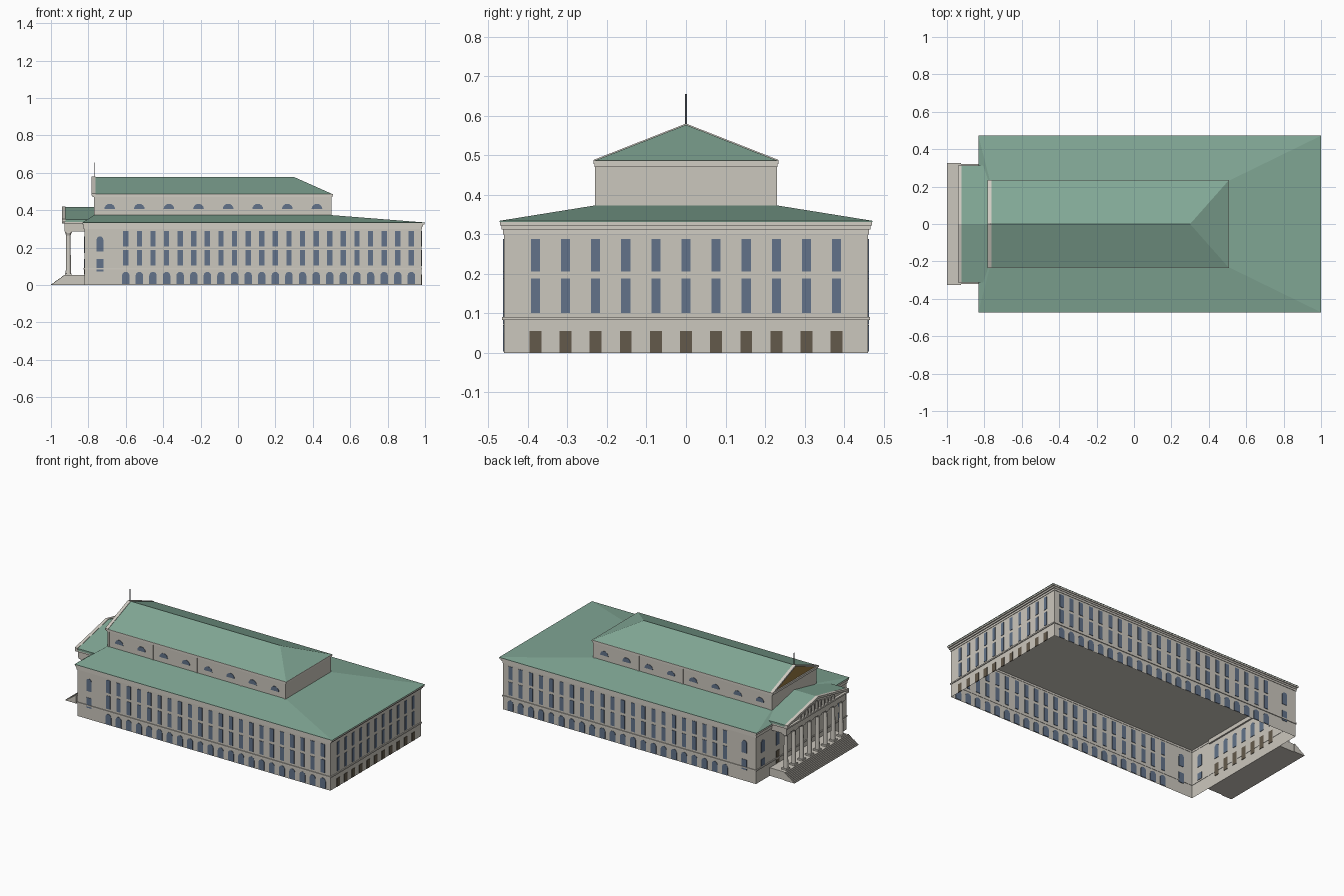
import bpy, bmesh, math
from mathutils import Vector

if "Cube" in bpy.data.objects:
    bpy.data.objects.remove(bpy.data.objects["Cube"])


def mat(name, r, g, b):
    m = bpy.data.materials.new(name)
    m.diffuse_color = (r, g, b, 1)
    m.use_nodes = True
    m.node_tree.nodes["Principled BSDF"].inputs["Base Color"].default_value = m.diffuse_color
    return m


STONE = mat("stone", 0.60, 0.57, 0.51)
TRIM = mat("pale_stone", 0.64, 0.61, 0.55)
GREEN = mat("copper_green", 0.223, 0.392, 0.305)
GLASS = mat("blue_glass", 0.122, 0.171, 0.255)
DOOR = mat("brown_door", 0.127, 0.102, 0.071)
GOLD = mat("ochre", 0.305, 0.188, 0.053)
IRON = mat("dark_iron", 0.08, 0.09, 0.10)


def finish(name, bm, m):
    bmesh.ops.recalc_face_normals(bm, faces=bm.faces)
    me = bpy.data.meshes.new(name)
    bm.to_mesh(me)
    bm.free()
    me.materials.append(m)
    ob = bpy.data.objects.new(name, me)
    bpy.context.collection.objects.link(ob)
    return ob


def extrude(bm, pts, axis, a, b, caps=True):
    """Extrude a 2D outline: (y,z) along x, (x,z) along y, (x,y) along z."""
    def co(p, d):
        return {'x': (d, p[0], p[1]), 'y': (p[0], d, p[1]), 'z': (p[0], p[1], d)}[axis]
    lo = [bm.verts.new(co(p, a)) for p in pts]
    hi = [bm.verts.new(co(p, b)) for p in pts]
    n = len(pts)
    for i in range(n):
        j = (i + 1) % n
        bm.faces.new((lo[i], lo[j], hi[j], hi[i]))
    if caps:
        bm.faces.new(lo)
        bm.faces.new(hi)


def rect(u0, u1, v0, v1):
    return [(u0, v0), (u1, v0), (u1, v1), (u0, v1)]


def arch(c, w, z0, z1, n=8):
    r = w / 2
    top = [(c + r * math.cos(math.pi * i / n), z1 - r + r * math.sin(math.pi * i / n)) for i in range(n + 1)]
    return top if z1 - r <= z0 + 1e-5 else [(c - r, z0), (c + r, z0)] + top


def box(bm, x0, x1, y0, y1, z0, z1):
    extrude(bm, rect(x0, x1, y0, y1), 'z', z0, z1)


def boxes(name, m, *dims):
    bm = bmesh.new()
    for d in dims:
        box(bm, *d)
    return finish(name, bm, m)


def prism(name, m, pts, axis, a, b):
    bm = bmesh.new()
    extrude(bm, pts, axis, a, b)
    return finish(name, bm, m)


def hull(name, m, pts):
    bm = bmesh.new()
    for p in pts:
        bm.verts.new(p)
    bmesh.ops.convex_hull(bm, input=bm.verts)
    bmesh.ops.dissolve_limit(bm, angle_limit=0.01, verts=bm.verts, edges=bm.edges)
    return finish(name, bm, m)


def chevron(w, z0, z1, t):
    return [(-w, z0), (0, z1), (w, z0), (w, z0 - t), (0, z1 - t), (-w, z0 - t)]


# main block: walls open at the bottom, string course and cornice
bm = bmesh.new()
extrude(bm, rect(-0.82, 0.98, -0.46, 0.46), 'z', 0, 0.317, caps=False)
finish("main_walls", bm, STONE)
bm = bmesh.new()
for a, b, z0, z1 in ((0.985, 0.465, 0.083, 0.091), (0.983, 0.463, 0.300, 0.317)):
    for s in (-1, 1):
        box(bm, -0.825, a, s * 0.458, s * b, z0, z1)
    box(bm, 0.978, a, -b, b, z0, z1)
    box(bm, -0.825, -0.818, -b, b, z0, z1)
finish("string_course", bm, TRIM)
boxes("main_cornice", TRIM, (-0.825, 0.99, -0.466, 0.466, 0.312, 0.322),
      (-0.832, 0.998, -0.471, 0.471, 0.322, 0.332))

# low hipped main roof around the raised hall
hull("main_roof", GREEN,
     [(x, y, z) for x in (-0.832, 1.0) for y in (-0.472, 0.472) for z in (0.331, 0.334)] +
     [(x, y, 0.373) for x in (-0.77, 0.505) for y in (-0.23, 0.23)])

# long side windows, on both sides
bm = bmesh.new()
for s in (-1, 1):
    a, b = s * 0.457, s * 0.4625
    for i in range(22):
        x = -0.60 + i * 0.0727
        extrude(bm, rect(x - 0.014, x + 0.014, 0.205, 0.288), 'y', a, b)
        extrude(bm, rect(x - 0.014, x + 0.014, 0.103, 0.188), 'y', a, b)
        extrude(bm, arch(x, 0.04, 0.004, 0.07), 'y', a, b)
    extrude(bm, arch(-0.738, 0.036, 0.18, 0.26), 'y', a, b)
    extrude(bm, rect(-0.756, -0.72, 0.072, 0.138), 'y', a, b)
finish("side_windows", bm, GLASS)

# rear end windows and ground doors
bm, bd = bmesh.new(), bmesh.new()
for i in range(11):
    y = (i - 5) * 0.0762
    for z0, z1 in ((0.101, 0.188), (0.206, 0.288)):
        extrude(bm, rect(y - 0.0115, y + 0.0115, z0, z1), 'x', 0.977, 0.9825)
    extrude(bd, rect(y - 0.015, y + 0.015, 0.001, 0.055), 'x', 0.977, 0.9825)
finish("end_windows", bm, GLASS)
finish("end_doors", bd, DOOR)

# entrance wall: doors and windows behind the columns, windows in the wings
bm, bd = bmesh.new(), bmesh.new()
for i in range(7):
    y = (i - 3) * 0.08
    extrude(bd, rect(y - 0.017, y + 0.017, 0.056, 0.135), 'x', -0.817, -0.8225)
    extrude(bm, arch(y, 0.034, 0.17, 0.26), 'x', -0.817, -0.8225)
for y in (-0.39, 0.39):
    extrude(bm, arch(y, 0.036, 0.18, 0.26), 'x', -0.817, -0.8225)
    extrude(bm, rect(y - 0.018, y + 0.018, 0.095, 0.138), 'x', -0.817, -0.8225)
finish("entrance_windows", bm, GLASS)
finish("entrance_doors", bd, DOOR)

# raised hall: walls, pilasters, cornice, lunettes
boxes("hall_walls", STONE, (-0.77, 0.5, -0.227, 0.227, 0.36, 0.472))
boxes("hall_cornice", TRIM, (-0.777, 0.504, -0.231, 0.231, 0.470, 0.478),
      (-0.78, 0.507, -0.234, 0.234, 0.478, 0.486))
bm, bl = bmesh.new(), bmesh.new()
for s in (-1, 1):
    for i in range(5):
        x = -0.763 + i * 0.314
        box(bm, x - 0.006, x + 0.006, s * 0.225, s * 0.2305, 0.37, 0.472)
    for i in range(8):
        extrude(bl, arch(-0.686 + i * 0.1583, 0.058, 0.405, 0.434), 'y', s * 0.224, s * 0.2295)
finish("hall_pilasters", bm, STONE)
finish("hall_lunettes", bl, GLASS)

# hall roof: gable at the entrance end, hip at the rear
hull("hall_roof", GREEN, [(-0.768, -0.234, 0.485), (-0.768, 0.234, 0.485), (0.507, -0.234, 0.485),
                          (0.507, 0.234, 0.485), (-0.768, 0, 0.577), (0.30, 0, 0.577)])
prism("hall_gable_panel", GOLD, [(-0.215, 0.486), (0.215, 0.486), (0, 0.572)], 'x', -0.772, -0.766)
prism("hall_gable_moulding", TRIM, chevron(0.234, 0.488, 0.58, 0.010), 'x', -0.782, -0.762)
boxes("roof_spike", IRON, (-0.771, -0.767, -0.002, 0.002, 0.57, 0.655))

# porch floor and steps
N = 10
bm = bmesh.new()
box(bm, -0.93, -0.82, -0.32, 0.32, 0, 0.052)
prof = [(-0.925, 0), (-1.0, 0)]
for i in range(N):
    x, z = -1.0 + 0.075 * i / N, 0.052 * (i + 1) / N
    prof += [(x, z), (x + 0.075 / N, z)]
extrude(bm, prof, 'y', -0.325, 0.325)
finish("porch_steps", bm, STONE)

# eight columns with bases and capitals
bm, bc = bmesh.new(), bmesh.new()
for i in range(8):
    y = (i - 3.5) * 0.08
    box(bc, -0.925, -0.889, y - 0.018, y + 0.018, 0.052, 0.062)
    box(bc, -0.926, -0.888, y - 0.019, y + 0.019, 0.279, 0.288)
    for z, h, r0, r1 in ((0.169, 0.214, 0.0145, 0.0115), (0.272, 0.016, 0.0115, 0.018)):
        g = bmesh.ops.create_cone(bm, cap_ends=True, segments=14, radius1=r0, radius2=r1, depth=h)
        bmesh.ops.translate(bm, verts=g["verts"], vec=Vector((-0.907, y, z)))
ob = finish("column_shafts", bm, TRIM)
bpy.context.view_layer.objects.active = ob
ob.select_set(True)
bpy.ops.object.shade_smooth_by_angle(angle=math.radians(35))
finish("column_plinths", bc, TRIM)

# porch entablature, pediment and roof
boxes("porch_entablature", STONE, (-0.927, -0.81, -0.302, 0.302, 0.287, 0.33))
boxes("porch_cornice", TRIM, (-0.942, -0.81, -0.312, 0.312, 0.328, 0.338))
prism("pediment_panel", STONE, [(-0.30, 0.337), (0.30, 0.337), (0, 0.412)], 'x', -0.926, -0.915)
prism("pediment_moulding", TRIM, chevron(0.314, 0.352, 0.42, 0.013), 'x', -0.942, -0.922)
prism("porch_roof", GREEN, [(-0.312, 0.337), (0.312, 0.337), (0.312, 0.350), (0, 0.418), (-0.312, 0.350)],
      'x', -0.924, -0.768)

# small pediment figures, taller toward the middle
bm = bmesh.new()
for i in range(-5, 6):
    h = 0.045 - 0.006 * abs(i)
    y = i * 0.034
    box(bm, -0.938, -0.924, y - 0.006, y + 0.006, 0.338, 0.338 + h)
    g = bmesh.ops.create_icosphere(bm, subdivisions=1, radius=0.006)
    bmesh.ops.translate(bm, verts=g["verts"], vec=Vector((-0.933, y, 0.342 + h)))
finish("pediment_figures", bm, TRIM)
